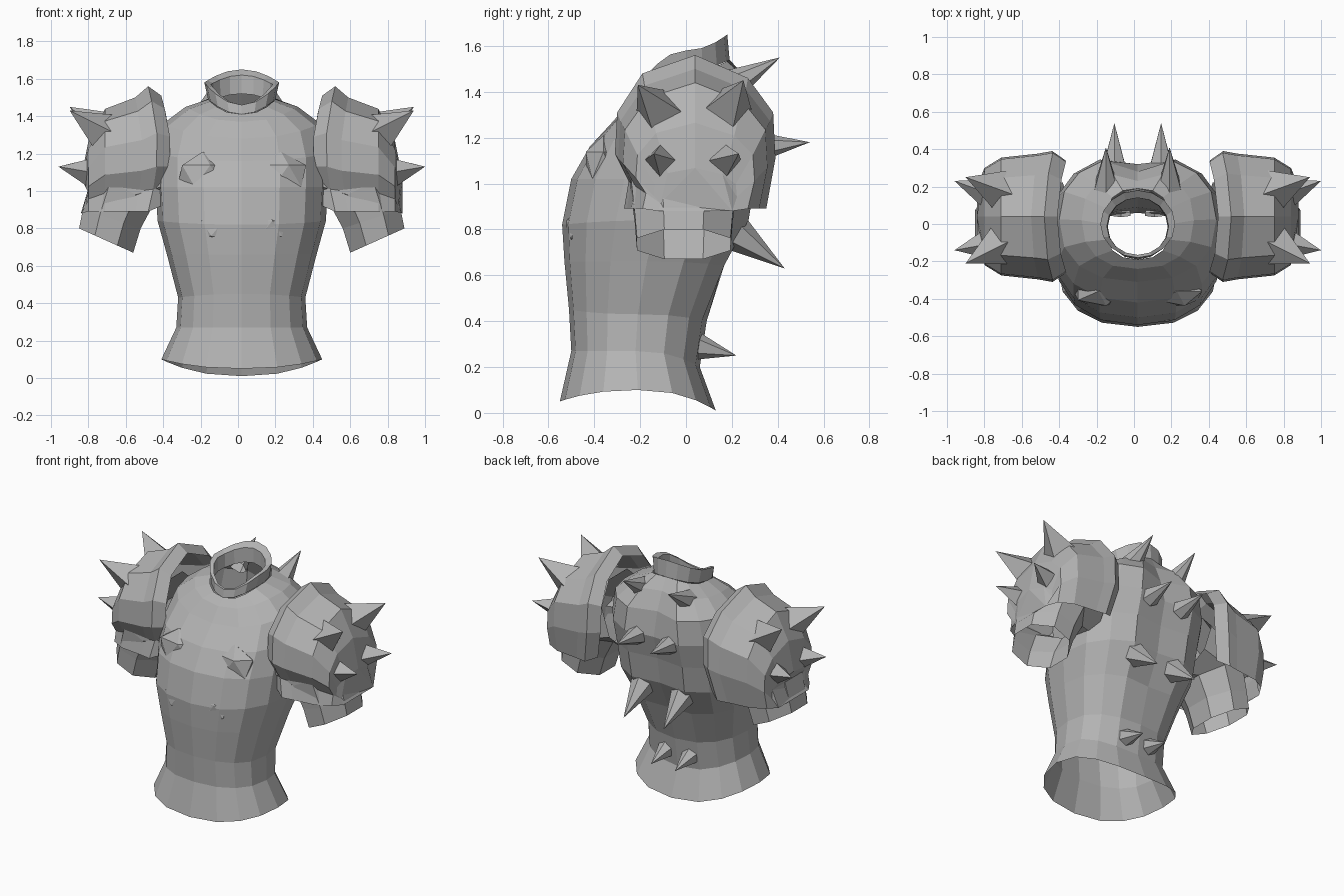
import bpy, bmesh, math
from mathutils import Vector

cube = bpy.data.objects.get("Cube")
if cube:
    bpy.data.objects.remove(cube)

CX = 0.02  # plane of symmetry

grey = bpy.data.materials.new("armour grey")
grey.use_nodes = True
grey.diffuse_color = (0.45, 0.45, 0.45, 1)
grey.node_tree.nodes["Principled BSDF"].inputs["Base Color"].default_value = (0.45, 0.45, 0.45, 1)


def finish(bm, name):
    mesh = bpy.data.meshes.new(name)
    bm.to_mesh(mesh)
    bm.free()
    mesh.materials.append(grey)
    obj = bpy.data.objects.new(name, mesh)
    bpy.context.collection.objects.link(obj)
    return obj


def loft(name, rings, closed=True, cap=False, flip=False):
    """Skin a list of equal-length point rings."""
    bm = bmesh.new()
    rows = [[bm.verts.new(p) for p in ring] for ring in rings]
    n = len(rows[0])
    for low, high in zip(rows, rows[1:]):
        for i in range(n if closed else n - 1):
            j = (i + 1) % n
            bm.faces.new((low[i], low[j], high[j], high[i]))
    if cap:
        bm.faces.new(rows[-1])
    if flip:
        bmesh.ops.reverse_faces(bm, faces=bm.faces)
    bmesh.ops.triangulate(bm, faces=[f for f in bm.faces if len(f.verts) > 4])
    return finish(bm, name)


def spike(name, base, tip, radius, sides=5):
    base, tip = Vector(base), Vector(tip)
    axis = tip - base
    bm = bmesh.new()
    bmesh.ops.create_cone(bm, segments=sides, radius1=radius, radius2=0, depth=axis.length)
    turn = axis.to_track_quat('Z', 'Y').to_matrix().to_4x4()
    turn.translation = (base + tip) / 2
    bm.transform(turn)
    return finish(bm, name)


def body_ring(half_width, front, back, z_front, z_side, z_back, square=0.85, groove=0.0):
    """Oval ring around the body, dipping or rising between front, side and back."""
    points, sides = [], 16
    for i in range(sides):
        a = math.tau * i / sides
        s, c = math.sin(a), math.cos(a)
        x = half_width * math.copysign(abs(s) ** square, s)
        t = math.copysign(abs(c) ** square, c)
        mid, depth = (front + back) / 2, (back - front) / 2
        y = mid - depth * t
        z = z_side + ((z_front if c > 0 else z_back) - z_side) * c * c
        if i == sides // 2:
            y -= groove
        points.append((CX + x, y, z))
    return points


# Body shell from flared hem to shoulders, open at the bottom
body = [
    body_ring(0.43, -0.55, 0.13, 0.05, 0.10, 0.01),
    body_ring(0.35, -0.50, 0.06, 0.27, 0.27, 0.20),
    body_ring(0.34, -0.51, 0.09, 0.45, 0.43, 0.40),
    body_ring(0.40, -0.53, 0.19, 0.66, 0.66, 0.64, groove=0.03),
    body_ring(0.45, -0.54, 0.30, 0.82, 0.84, 0.84, groove=0.05),
    body_ring(0.46, -0.50, 0.33, 1.02, 1.02, 1.02, groove=0.05),
    body_ring(0.46, -0.42, 0.37, 1.16, 1.20, 1.18, groove=0.05),
    body_ring(0.42, -0.31, 0.36, 1.28, 1.36, 1.34, groove=0.08),
    body_ring(0.30, -0.24, 0.28, 1.37, 1.45, 1.46, groove=0.05),
    body_ring(0.18, -0.19, 0.19, 1.41, 1.49, 1.54),
]
loft("body_shell", body)

# Tilted collar, folded over into the neck opening
loft("collar", [
    body_ring(0.18, -0.19, 0.19, 1.41, 1.49, 1.54, 1),
    body_ring(0.20, -0.18, 0.18, 1.46, 1.58, 1.65, 1),
    body_ring(0.165, -0.165, 0.14, 1.46, 1.57, 1.62, 1),
    body_ring(0.16, -0.17, 0.14, 1.40, 1.48, 1.52, 1),
])

# Raised chest plates and belly ridges
for side, label in ((-1, "right"), (1, "left")):
    for part, x, y, z, sx, sy, sz in (
            ("chest_plate", 0.21, -0.36, 1.08, 0.15, 0.09, 0.13),
            ("belly_plate", 0.13, -0.47, 0.80, 0.12, 0.06, 0.09)):
        bm = bmesh.new()
        bmesh.ops.create_icosphere(bm, subdivisions=1, radius=1)
        bmesh.ops.scale(bm, vec=(sx, sy, sz), verts=bm.verts)
        bmesh.ops.translate(bm, vec=(CX + side * x, y, z), verts=bm.verts)
        finish(bm, label + "_" + part)

# Side outline of a shoulder guard, front bottom over the top to back bottom
ARCH = [(-0.31, 0.0), (-0.29, 0.12), (-0.35, 0.24), (-0.34, 0.42), (-0.23, 0.59),
        (0.0, 0.67), (0.23, 0.57), (0.34, 0.42), (0.35, 0.22), (0.31, 0.0)]


def arch_ring(side, x, depth, height, bottom, slant):
    return [(CX + side * (x - slant * math.sin(math.pi * min(1, h / 0.67))),
             0.04 + y * depth, bottom + h * height) for y, h in ARCH]


SHOULDER_SPIKES = [
    ((0.70, -0.10, 1.29), (0.92, -0.21, 1.43), 0.13),
    ((0.70, 0.17, 1.30), (0.92, 0.25, 1.45), 0.13),
    ((0.76, -0.10, 1.09), (0.98, -0.14, 1.13), 0.10),
    ((0.76, 0.15, 1.09), (0.98, 0.23, 1.13), 0.10),
]

for side, label in ((-1, "right"), (1, "left")):
    # Shoulder guard with a raised inner rim
    loft(label + "_shoulder_guard", [
        arch_ring(side, 0.43, 0.86, 0.88, 0.92, 0.05),
        arch_ring(side, 0.50, 1.0, 1.0, 0.89, 0.05),
        arch_ring(side, 0.57, 0.96, 0.91, 0.89, 0.04),
        arch_ring(side, 0.73, 0.90, 0.82, 0.89, 0.0),
        arch_ring(side, 0.82, 0.74, 0.56, 0.89, 0.0),
        arch_ring(side, 0.86, 0.52, 0.28, 0.88, 0.04),
    ], closed=False, cap=True, flip=side > 0)

    # Sleeve hanging out below the guard
    rings = []
    for inner, outer, z_in, z_out, depth in (
            (0.36, 0.50, 0.90, 1.35, 0.24), (0.47, 0.80, 0.93, 1.10, 0.24),
            (0.54, 0.85, 0.80, 0.90, 0.22), (0.58, 0.87, 0.67, 0.80, 0.21)):
        ring = []
        for i in range(8):
            a = math.tau * (i + 0.5) / 8
            t = 0.5 + 0.54 * math.cos(a)
            ring.append((CX + side * (inner + (outer - inner) * t),
                         -0.01 + depth * math.sin(a) * 1.05,
                         z_in + (z_out - z_in) * t))
        rings.append(ring)
    loft(label + "_sleeve", rings, flip=side > 0)

    # Four spikes on each shoulder
    for k, (base, tip, radius) in enumerate(SHOULDER_SPIKES):
        place = lambda p: (CX + side * p[0], p[1], p[2])
        spike(f"{label}_shoulder_spike_{k + 1}", place(base), place(tip), radius, 4)

    # Column of spikes down the back
    for k, (x, y0, z0, y1, z1, radius) in enumerate((
            (0.17, 0.20, 1.43, 0.41, 1.55, 0.07), (0.125, 0.32, 1.16, 0.54, 1.18, 0.065),
            (0.15, 0.22, 0.78, 0.43, 0.63, 0.08), (0.09, 0.05, 0.29, 0.22, 0.25, 0.06))):
        spike(f"{label}_back_spike_{k + 1}", (CX + side * x, y0, z0),
              (CX + side * x, y1, z1), radius, 6)
